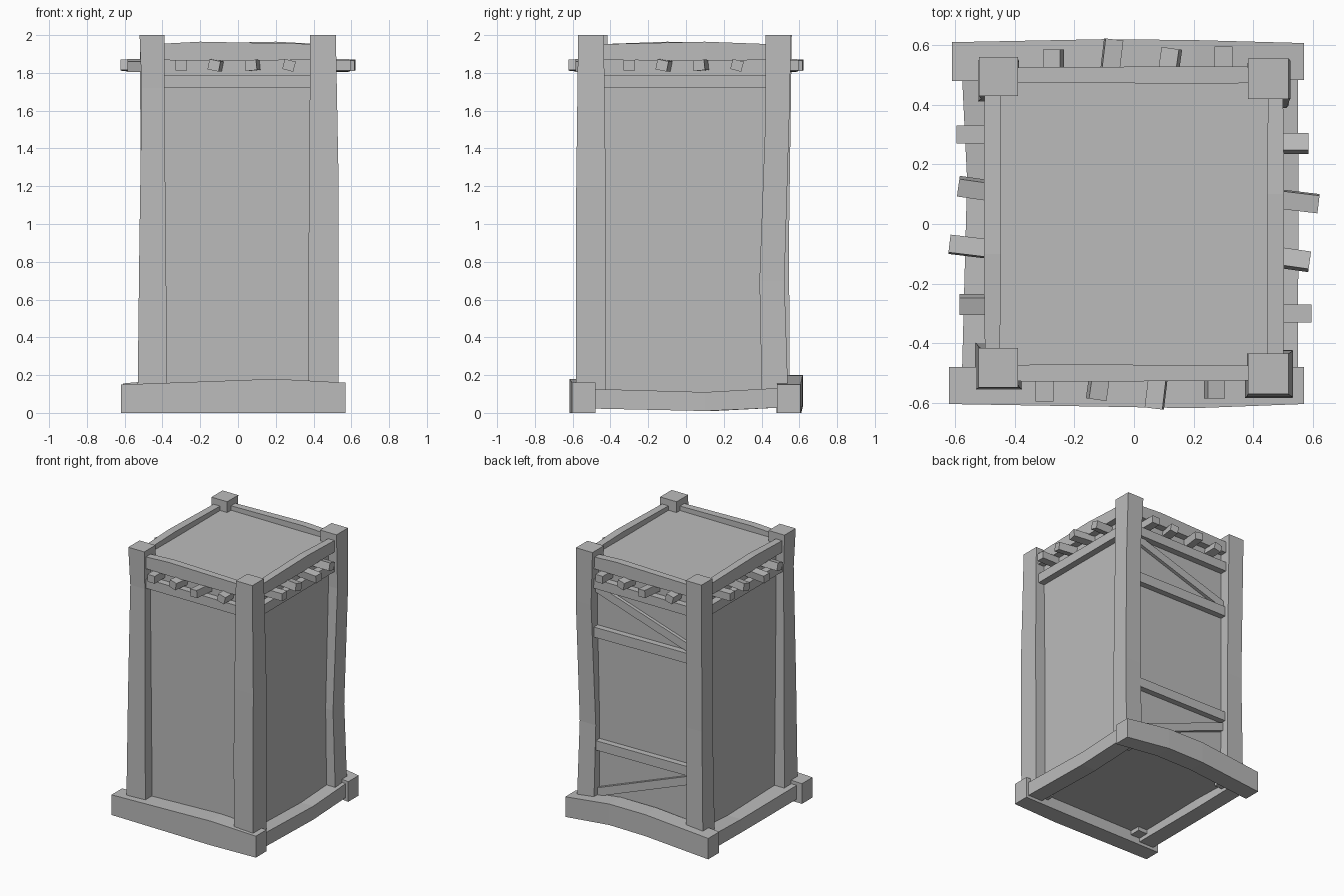
import bpy, bmesh, math
from mathutils import Matrix, Vector

cube = bpy.data.objects.get("Cube")
if cube:
    bpy.data.objects.remove(cube, do_unlink=True)

grey = bpy.data.materials.new("plain_grey")
grey.use_nodes = True
grey.diffuse_color = (0.5, 0.5, 0.5, 1)
bsdf = next(n for n in grey.node_tree.nodes if n.type == 'BSDF_PRINCIPLED')
bsdf.inputs["Base Color"].default_value = (0.5, 0.5, 0.5, 1)


def finish(name, bm):
    bmesh.ops.recalc_face_normals(bm, faces=bm.faces)
    mesh = bpy.data.meshes.new(name)
    bm.to_mesh(mesh)
    bm.free()
    mesh.materials.append(grey)
    obj = bpy.data.objects.new(name, mesh)
    bpy.context.collection.objects.link(obj)
    return obj


def box(name, size, matrix):
    bm = bmesh.new()
    bmesh.ops.create_cube(bm, size=1, matrix=matrix @ Matrix.Diagonal((*size, 1)))
    return finish(name, bm)


def timber(name, axis, stations):
    """Four-sided beam through stations (centre, half width, half depth)."""
    u, v = [Vector((a == 0, a == 1, a == 2)) for a in range(3) if a != axis]
    bm = bmesh.new()
    rings = []
    for centre, hu, hv in stations:
        rings.append([bm.verts.new(Vector(centre) + u * hu * s + v * hv * t)
                      for s, t in ((-1, -1), (1, -1), (1, 1), (-1, 1))])
    for a, b in zip(rings, rings[1:]):
        for i in range(4):
            j = (i + 1) % 4
            bm.faces.new((a[i], a[j], b[j], b[i]))
    bm.faces.new(rings[0])
    bm.faces.new(rings[-1])
    return finish(name, bm)


# Main body, its top forming the roof
box("body", (0.9, 0.95, 1.84), Matrix.Translation((0, 0, 1.0)))

# Crooked corner posts: (x, y, z, half width)
posts = {
    "front_right_post": [(-.453, -.477, .05, .079), (-.452, -.48, .9, .07),
                         (-.45, -.48, 1.72, .06), (-.455, -.482, 2, .066)],
    "front_left_post": [(.453, -.503, .05, .078), (.452, -.503, .7, .08),
                        (.455, -.503, 1.2, .078), (.45, -.503, 2, .068)],
    "back_right_post": [(-.455, .48, .05, .07), (-.45, .482, .9, .063),
                        (-.455, .495, 2, .065)],
    "back_left_post": [(.452, .472, .05, .07), (.445, .455, .7, .066),
                       (.462, .485, 1.6, .063), (.45, .488, 2, .068)],
}
for name, pts in posts.items():
    timber(name, 2, [((x, y, z), h, h) for x, y, z, h in pts])

# Base frame
timber("front_base_beam", 0, [((-.62, -.542, .075), .062, .075),
                              ((.2, -.55, .09), .068, .09),
                              ((.57, -.542, .08), .062, .08)])
timber("back_base_beam", 0, [((-.61, .545, .078), .065, .078),
                             ((-.1, .553, .12), .067, .08),
                             ((.2, .55, .12), .067, .078),
                             ((.57, .545, .075), .062, .075)])
timber("left_base_beam", 1, [((.49, -.5, .075), .06, .052),
                             ((.49, .1, .06), .062, .05),
                             ((.49, .5, .08), .06, .052)])
timber("right_base_beam", 1, [((-.515, -.5, .075), .062, .052),
                              ((-.5, .15, .06), .06, .05),
                              ((-.515, .5, .08), .062, .052)])

# Each side repeats the top beam, lower beam and row of pegs, a quarter turn on
pegs = [(-.3, .595, 0, 0), (-.115, .59, -.14, .2),
        (.08, .62, -.12, -.1), (.27, .585, 0, .25)]
sides = ("front", "left", "back", "right")
for k, side in enumerate(sides):
    turn = Matrix.Rotation(k * math.pi / 2, 4, 'Z')
    off = .5 if k % 2 == 0 else .475
    span = .45
    top = timber(side + "_top_beam", 0, [((-span, -off, 1.91), .027, .042),
                                         ((.1 if k % 2 else -.2, -off, 1.915), .029, .05),
                                         ((span, -off, 1.91), .025, .042)])
    top.matrix_world = turn
    box(side + "_lower_beam", (2 * span, .05, .07),
        turn @ Matrix.Translation((0, -off, 1.755)))
    for n, (x, reach, yaw, roll) in enumerate(pegs):
        start = .42
        rot = Matrix.Rotation(yaw, 4, 'Z') @ Matrix.Rotation(roll, 4, 'Y')
        box(f"{side}_peg_{n + 1}", (.06, reach - start, .055),
            turn @ Matrix.Translation((x, -(reach + start) / 2, 1.84)) @ rot)

# Rails and diagonal braces on the back
def brace(name, x1, z1, x2, z2, wide, y, deep):
    length = math.hypot(x2 - x1, z2 - z1)
    angle = -math.atan2(z2 - z1, x2 - x1)
    box(name, (length, deep, wide),
        Matrix.Translation(((x1 + x2) / 2, y, (z1 + z2) / 2))
        @ Matrix.Rotation(angle, 4, 'Y'))


brace("back_upper_rail", -.43, 1.4, .43, 1.39, .075, .49, .06)
brace("back_lower_rail", -.43, .56, .43, .55, .07, .49, .06)
brace("back_upper_brace", -.42, 1.45, .42, 1.72, .06, .48, .04)
brace("back_lower_brace", -.42, .5, .42, .18, .06, .48, .04)
